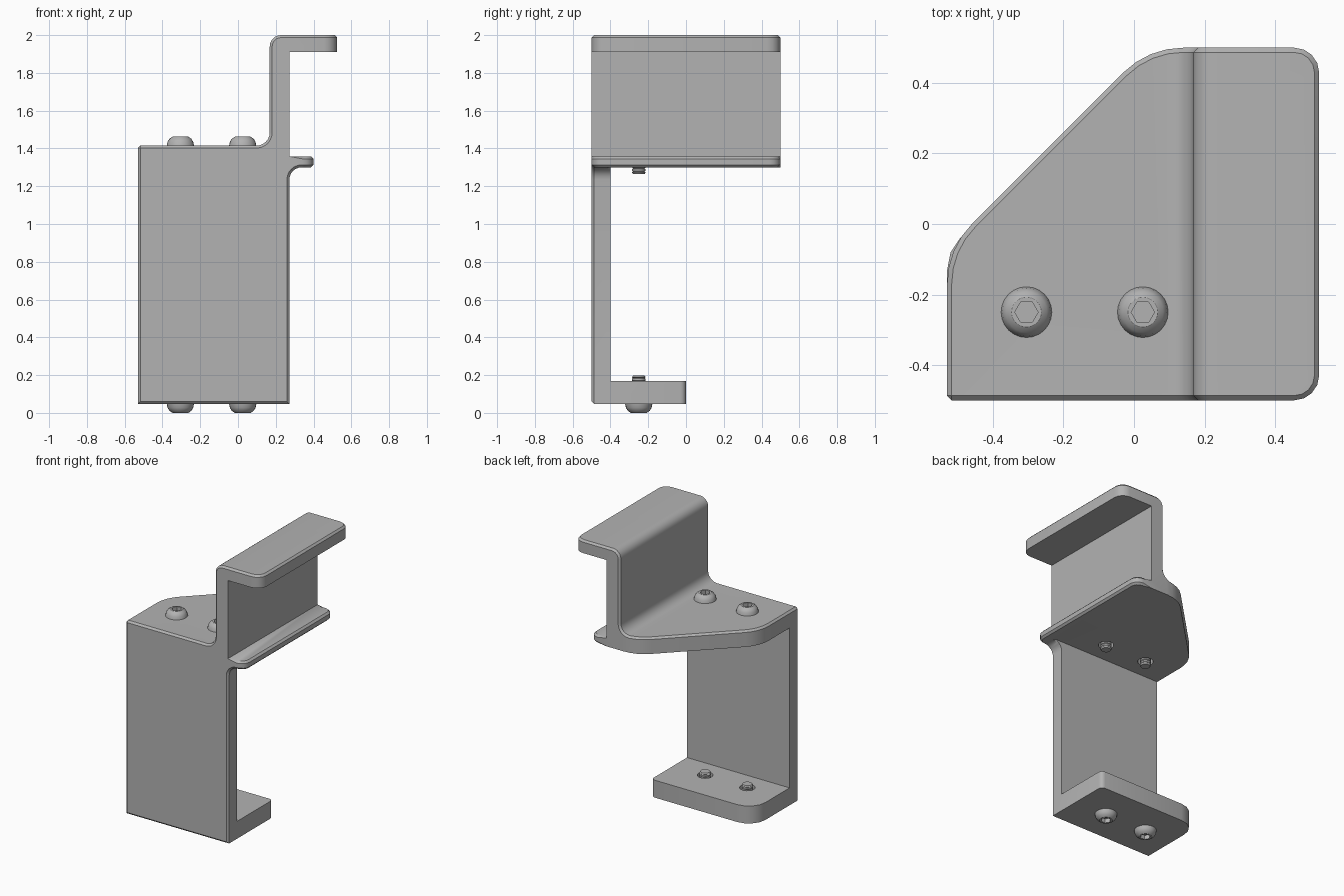
import bpy, bmesh, math
from mathutils import Vector

if "Cube" in bpy.data.objects:
    bpy.data.objects.remove(bpy.data.objects["Cube"], do_unlink=True)

grey = bpy.data.materials.new("plain_grey")
grey.use_nodes = True
grey.diffuse_color = (0.45, 0.45, 0.45, 1)
grey.node_tree.nodes["Principled BSDF"].inputs["Base Color"].default_value = (0.45, 0.45, 0.45, 1)

FRONT, BACK, LEFT, EDGE, WALL = -0.5, 0.5, -0.53, 0.525, 0.272
DECK_LOW, DECK_TOP, BASE_LOW, BASE_TOP = 1.3, 1.415, 0.047, 0.17


def rounded(corners, steps):
    """Outline from (u, v, radius) corners."""
    out = []
    for i, (u, v, r) in enumerate(corners):
        p = Vector((u, v))
        if r == 0:
            out.append(p)
            continue
        a = (Vector(corners[i - 1][:2]) - p).normalized()
        b = (Vector(corners[(i + 1) % len(corners)][:2]) - p).normalized()
        half = a.angle(b) / 2
        centre = p + (a + b).normalized() * r / math.sin(half)
        start = p + a * r / math.tan(half) - centre
        end = p + b * r / math.tan(half) - centre
        sweep = start.angle(end)
        for k in range(steps + 1):
            t = k / steps
            out.append(centre + (start * math.sin((1 - t) * sweep)
                                 + end * math.sin(t * sweep)) / math.sin(sweep))
    return out


def finish(name, bm):
    bmesh.ops.recalc_face_normals(bm, faces=bm.faces)
    mesh = bpy.data.meshes.new(name)
    bm.to_mesh(mesh)
    bm.free()
    mesh.materials.append(grey)
    obj = bpy.data.objects.new(name, mesh)
    bpy.context.collection.objects.link(obj)
    return obj


def prism(name, corners, axis, low, high, steps=4):
    """Extrude a rounded outline along y (outline in x, z) or z (outline in x, y)."""
    bm = bmesh.new()
    place = (lambda p, d: (p.x, d, p.y)) if axis == "y" else (lambda p, d: (p.x, p.y, d))
    face = bm.faces.new([bm.verts.new(place(p, low)) for p in rounded(corners, steps)])
    moved = bmesh.ops.extrude_face_region(bm, geom=[face])["geom"]
    shift = Vector(place(Vector((0, 0)), high - low))
    bmesh.ops.translate(bm, vec=shift, verts=[v for v in moved if isinstance(v, bmesh.types.BMVert)])
    return finish(name, bm)


def cylinder(name, radius, sides, centre, height):
    ring = [(centre[0] + radius * math.cos(math.tau * i / sides),
             centre[1] + radius * math.sin(math.tau * i / sides), 0) for i in range(sides)]
    return prism(name, ring, "z", centre[2], centre[2] + height)


def combine(obj, other, operation):
    mod = obj.modifiers.new("combine", "BOOLEAN")
    mod.operation, mod.object, mod.solver = operation, other, "EXACT"
    bpy.context.view_layer.objects.active = obj
    bpy.ops.object.modifier_apply(modifier=mod.name)
    bpy.data.objects.remove(other, do_unlink=True)


def smooth(obj):
    bpy.ops.object.select_all(action="DESELECT")
    obj.select_set(True)
    bpy.context.view_layer.objects.active = obj
    bpy.ops.object.shade_smooth_by_angle(angle=math.radians(30))


# Deck, upright wall and top flange, trimmed to the plan outline
bracket = prism("bracket", [
    (-0.7, DECK_LOW, 0), (WALL, DECK_LOW, 0), (WALL, 1.91, 0), (0.7, 1.91, 0), (0.7, 2, 0),
    (0.168, 2, 0.06), (0.168, DECK_TOP, 0.07), (-0.7, DECK_TOP, 0)], "y", -0.7, 0.7, 6)
combine(bracket, prism("plan_trim", [
    (LEFT, FRONT, 0), (EDGE, FRONT, 0.07), (EDGE, BACK, 0.07), (0.04, BACK, 0.24),
    (LEFT, -0.07, 0.24)], "z", 1, 2.2), "INTERSECT")

# Side lip, front plate with its fillet, and base shelf
combine(bracket, prism("lip", [
    (0.2, FRONT, 0), (0.4, FRONT, 0.06), (0.4, BACK, 0.06), (0.2, BACK, 0)],
    "z", DECK_LOW, 1.358), "UNION")
combine(bracket, prism("front_plate", [
    (LEFT, BASE_LOW, 0), (WALL, BASE_LOW, 0), (WALL, DECK_LOW, 0.065), (0.338, DECK_LOW, 0),
    (0.338, 1.33, 0), (LEFT, 1.33, 0)], "y", FRONT, -0.4, 6), "UNION")
combine(bracket, prism("base_shelf", [
    (LEFT, FRONT, 0), (WALL, FRONT, 0), (WALL, 0, 0.03), (LEFT, 0, 0.13)],
    "z", BASE_LOW, BASE_TOP), "UNION")


# Chamfer the front rim, the upper skin rim and the lip rim
def is_front(f):
    return f.normal.y < -0.99 and f.calc_center_median().y < FRONT + 0.01


def is_skin(f):
    c, n = f.calc_center_median(), f.normal
    return c.z > 1.4 and abs(n.y) < 0.01 and (n.z > 0.1 or (n.x < -0.9 and c.x > 0))


def chamfered(e):
    if len(e.link_faces) != 2 or not e.is_convex or e.calc_face_angle() < 0.6:
        return False
    m = (e.verts[0].co + e.verts[1].co) / 2
    if m.x > WALL - 0.005 and 1.37 < m.z < 1.95:
        return False
    on_lip = m.x > WALL + 0.002 and 1.29 < m.z < 1.37
    a, b = e.link_faces
    return on_lip or is_front(a) or is_front(b) or is_skin(a) != is_skin(b)


bm = bmesh.new()
bm.from_mesh(bracket.data)
bmesh.ops.remove_doubles(bm, verts=bm.verts, dist=0.0005)
bmesh.ops.dissolve_limit(bm, angle_limit=0.01, verts=bm.verts, edges=bm.edges)
bm.normal_update()
bmesh.ops.bevel(bm, geom=[e for e in bm.edges if chamfered(e)], offset=0.013,
                segments=1, affect="EDGES", clamp_overlap=False)
bm.to_mesh(bracket.data)
bm.free()


# Screws: domed head, threaded shank and hex socket
def screw(name, x, y, surface, up):
    profile = [(0, 0.047), (0.042, 0.047), (0.058, 0.036), (0.068, 0.02), (0.072, 0), (0.036, 0)]
    for k in range(8):
        z = -0.002 - k * 0.018
        profile += [(0.036, z - 0.006), (0.031, z - 0.01), (0.036, z - 0.014)]
    profile += [(0.031, -0.15), (0, -0.15)]
    bm = bmesh.new()
    verts = [bm.verts.new((r, 0, z)) for r, z in profile]
    edges = [bm.edges.new(pair) for pair in zip(verts, verts[1:])]
    bmesh.ops.spin(bm, geom=verts + edges, axis=(0, 0, 1), cent=(0, 0, 0),
                   angle=math.tau, steps=24, use_duplicate=False)
    bmesh.ops.remove_doubles(bm, verts=bm.verts, dist=0.0001)
    obj = finish(name, bm)
    combine(obj, cylinder("hex_socket", 0.033, 6, (0, 0, 0.018), 0.1), "DIFFERENCE")
    obj.location = (x, y, surface)
    if not up:
        obj.rotation_euler.x = math.pi
    smooth(obj)


for side, x in (("right", -0.305), ("left", 0.025)):
    for level, low, high in (("upper", DECK_LOW, DECK_TOP), ("lower", BASE_LOW, BASE_TOP)):
        hole = cylinder("screw_hole", 0.05, 24, (x, -0.25, low - 0.05), high - low + 0.1)
        combine(bracket, hole, "DIFFERENCE")
        up = level == "upper"
        screw(f"{level}_{side}_screw", x, -0.25, high if up else low, up)

smooth(bracket)
